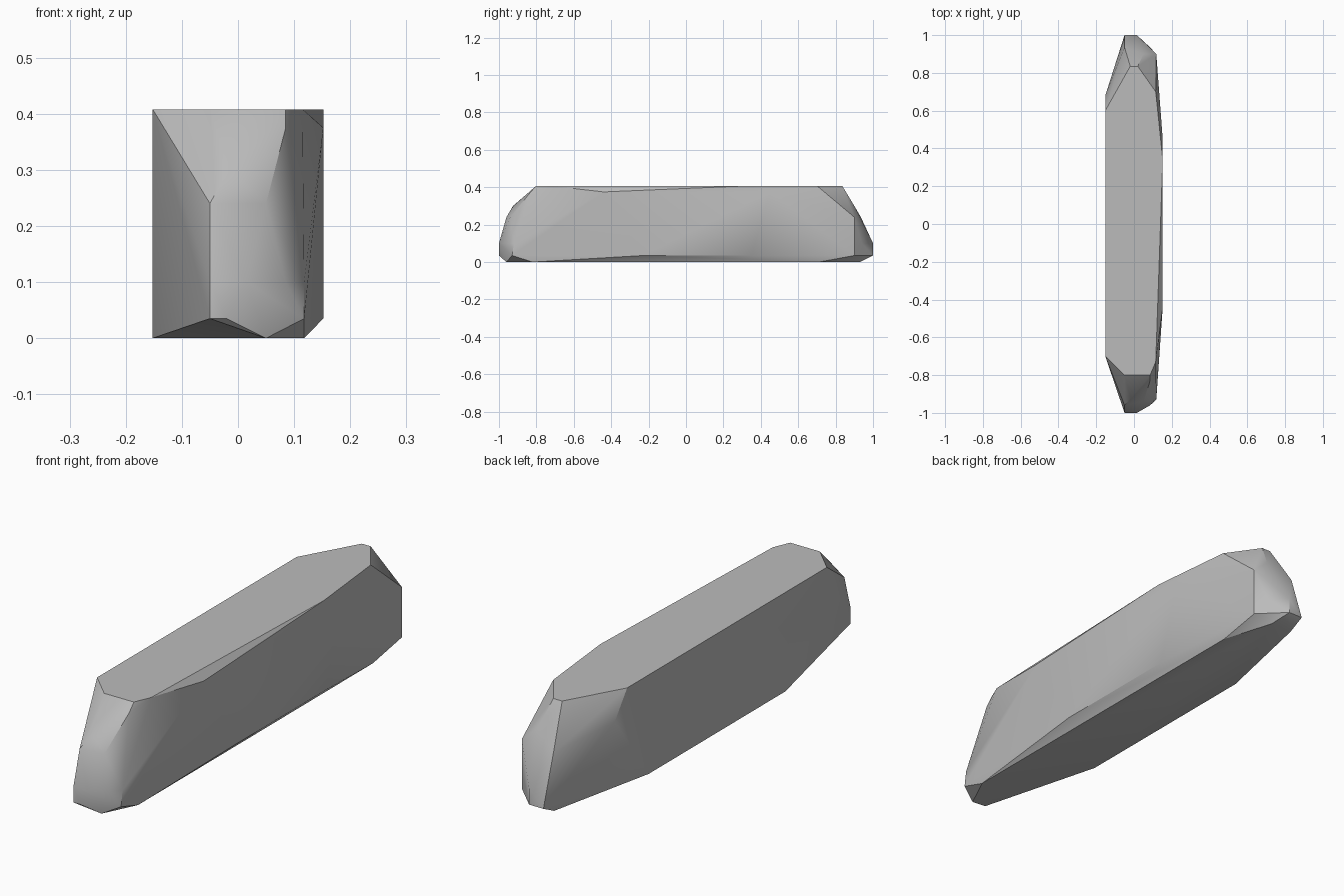
import bpy
import bmesh
import math

# Remove the default cube if the scene has one
default_cube = bpy.data.objects.get("Cube")
if default_cube:
    bpy.data.objects.remove(default_cube, do_unlink=True)


def make_material(name, colour):
    """Create a plain matte material of a single colour."""
    material = bpy.data.materials.new(name)
    material.use_nodes = True
    material.diffuse_color = colour
    shader = material.node_tree.nodes["Principled BSDF"]
    shader.inputs["Base Color"].default_value = colour
    shader.inputs["Roughness"].default_value = 0.9
    return material


def build_from_levels(name, levels, material):
    """Wrap the corner points of several height levels in one chipped solid."""
    bm = bmesh.new()
    for height, corners in levels:
        for x, y in corners:
            bm.verts.new((x, y, height))
    hull = bmesh.ops.convex_hull(bm, input=bm.verts[:])
    # Drop the points that ended up inside the solid
    spare = {item for item in hull["geom_interior"] + hull["geom_unused"]
             if isinstance(item, bmesh.types.BMVert)}
    bmesh.ops.delete(bm, geom=list(spare), context="VERTS")
    # Merge the flat areas into single facets
    bmesh.ops.dissolve_limit(bm, angle_limit=math.radians(1),
                             verts=bm.verts[:], edges=bm.edges[:])
    bmesh.ops.recalc_face_normals(bm, faces=bm.faces[:])
    mesh = bpy.data.meshes.new(name)
    bm.to_mesh(mesh)
    bm.free()
    mesh.materials.append(material)
    solid = bpy.data.objects.new(name, mesh)
    bpy.context.collection.objects.link(solid)
    return solid


# Half width of the block, and the narrower side of its worn corners
side, worn = 0.152, 0.118
# Left edge of both tips
tip = -0.05

stone_levels = [
    # Underside
    (0, [(-side, -0.43), (-side, 0.46), (tip, 0.93), (0.05, 0.93),
         (worn, 0.71), (worn, -0.82), (0.05, -0.96)]),
    # Bevel above the underside
    (0.035, [(tip, -1), (-0.02, -1), (worn, -0.93), (side, -0.23),
             (side, 0.35), (worn, 0.9), (0.015, 1), (tip, 1)]),
    # Blunt noses at both ends
    (0.1, [(tip, -1), (0.015, -1), (0.085, -0.96), (worn, -0.92),
           (worn, 0.9), (0.08, 0.94), (0.015, 1)]),
    # Shoulders
    (0.24, [(-side, -0.68), (tip, -0.96), (0.05, -0.94),
            (worn, 0.9), (tip, 0.935)]),
    (0.3, [(-side, 0.68), (0.05, 0.9), (-0.018, -0.925)]),
    # Chipped upper rim
    (0.375, [(0.085, -0.83), (side, -0.44), (side, 0.45)]),
    # Flat top
    (0.408, [(-side, -0.7), (tip, -0.8), (0.085, -0.8), (0.115, -0.73),
             (side, 0.34), (0.115, 0.7), (0.02, 0.835), (-0.02, 0.835),
             (-side, 0.6)]),
]

stone_grey = make_material("stone grey", (0.5, 0.5, 0.5, 1))
stone = build_from_levels("stone_block", stone_levels, stone_grey)

# Soft shading across shallow facets, crisp along the main ridges
bpy.ops.object.select_all(action="DESELECT")
stone.select_set(True)
bpy.context.view_layer.objects.active = stone
bpy.ops.object.shade_smooth_by_angle(angle=math.radians(30))
